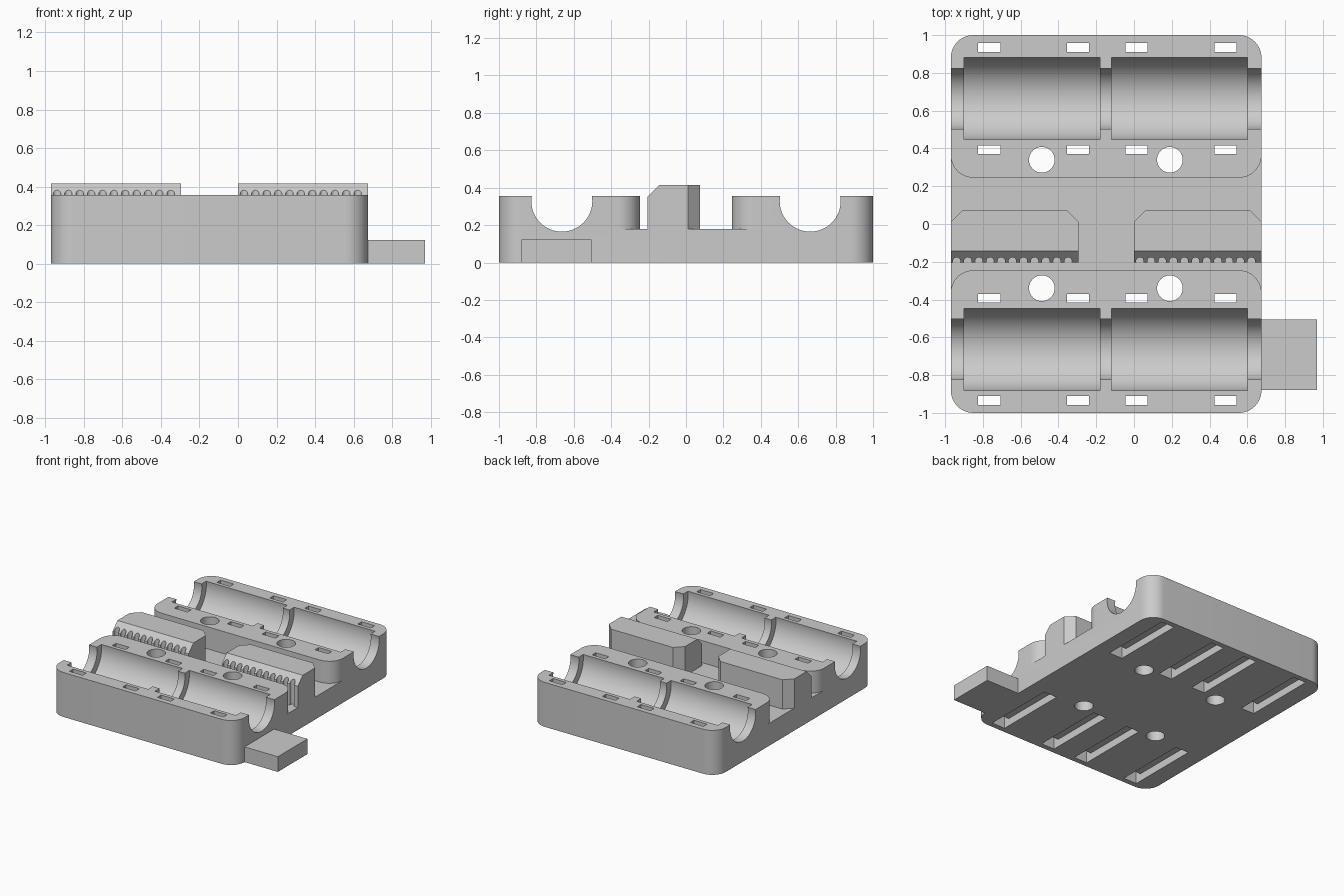
import bpy, bmesh
from math import sin, cos, pi, radians

cube = bpy.data.objects.get("Cube")
if cube:
    bpy.data.objects.remove(cube, do_unlink=True)

grey = bpy.data.materials.new("matte grey plastic")
grey.use_nodes = True
grey.diffuse_color = (0.6, 0.6, 0.6, 1)
grey.node_tree.nodes["Principled BSDF"].inputs["Base Color"].default_value = (0.6, 0.6, 0.6, 1)


def prism(name, outline, axis, lo, hi):
    """Extrude a 2D outline along x (outline in y, z) or along z (outline in x, y)."""
    bm = bmesh.new()
    place = (lambda a, b: (lo, a, b)) if axis == "x" else (lambda a, b: (a, b, lo))
    face = bm.faces.new([bm.verts.new(place(a, b)) for a, b in outline])
    new = bmesh.ops.extrude_face_region(bm, geom=[face])["geom"]
    step = (hi - lo, 0, 0) if axis == "x" else (0, 0, hi - lo)
    bmesh.ops.translate(bm, vec=step, verts=[v for v in new if isinstance(v, bmesh.types.BMVert)])
    bmesh.ops.recalc_face_normals(bm, faces=bm.faces)
    mesh = bpy.data.meshes.new(name)
    bm.to_mesh(mesh)
    bm.free()
    mesh.materials.append(grey)
    obj = bpy.data.objects.new(name, mesh)
    bpy.context.collection.objects.link(obj)
    return obj


def rectangle(x0, x1, y0, y1):
    return [(x0, y0), (x1, y0), (x1, y1), (x0, y1)]


def circle(x, y, r, n=48):
    return [(x + r * cos(2 * pi * i / n), y + r * sin(2 * pi * i / n)) for i in range(n)]


def rounded(x0, x1, y0, y1, r, n=12):
    corners = [(x1 - r, y1 - r), (x0 + r, y1 - r), (x0 + r, y0 + r), (x1 - r, y0 + r)]
    return [(cx + r * cos(pi / 2 * (q + i / n)), cy + r * sin(pi / 2 * (q + i / n)))
            for q, (cx, cy) in enumerate(corners) for i in range(n + 1)]


def combine(target, tool, operation="DIFFERENCE"):
    mod = target.modifiers.new("combine", "BOOLEAN")
    mod.object, mod.operation, mod.solver = tool, operation, "EXACT"
    bpy.context.view_layer.objects.active = target
    bpy.ops.object.modifier_apply(modifier=mod.name)
    bpy.data.objects.remove(tool, do_unlink=True)


def smooth(obj):
    bpy.ops.object.select_all(action="DESELECT")
    obj.select_set(True)
    bpy.context.view_layer.objects.active = obj
    bpy.ops.object.shade_smooth_by_angle(angle=radians(30))


LEFT, RIGHT = -0.97, 0.675
FLOOR, TOP = 0.18, 0.357
RAIL_Y, RAIL_Z = 0.664, 0.328

# Base slab with two raised bearing blocks
body = prism("carriage_body", rounded(LEFT, RIGHT, -1, 1, 0.12), "z", 0, FLOOR)
for side in (-1, 1):
    y0, y1 = sorted((side * 0.245, side))
    combine(body, prism("block", rounded(LEFT, RIGHT, y0, y1, 0.12), "z", FLOOR, TOP), "UNION")

for side in (-1, 1):
    # Rod channel and the two wider bearing pockets
    combine(body, prism("channel", circle(side * RAIL_Y, RAIL_Z, 0.163, 64), "x", -1.2, 1.2))
    for x in (-0.9, -0.12):
        combine(body, prism("pocket", circle(side * RAIL_Y, RAIL_Z, 0.22, 64), "x", x, x + 0.72))
    # Tie slots: two through holes joined by a groove underneath
    tie = [(0.37, -0.1), (0.958, -0.1), (0.958, 0.5), (0.911, 0.5),
           (0.911, 0.06), (0.416, 0.06), (0.416, 0.5), (0.37, 0.5)]
    for x in (-0.825, -0.355, -0.045, 0.425):
        combine(body, prism("tie", [(side * y, z) for y, z in tie], "x", x, x + 0.117))
    # Screw holes
    for x in (-0.488, 0.19):
        combine(body, prism("hole", circle(x, side * 0.34, 0.068), "z", -0.1, 0.5))
smooth(body)

# Toothed belt clamps in the central trough
for name, x0, x1 in (("right_belt_clamp", LEFT, -0.295), ("left_belt_clamp", 0, RIGHT)):
    c = 0.063
    plan = [(x0, -0.205), (x1, -0.205), (x1, 0.075 - c), (x1 - c, 0.075),
            (x0 + c, 0.075), (x0, 0.075 - c)]
    clamp = prism(name, plan, "z", FLOOR, 0.415)
    bevel = [(-0.265, 0.29), (-0.085, 0.475), (-0.265, 0.475)]
    combine(clamp, prism("bevel", bevel, "x", x0 - 0.1, x1 + 0.1))
    for i in range(11):
        groove = circle(x0 + 0.031 + 0.059 * i, -0.196, 0.02, 20)
        combine(clamp, prism("groove", groove, "z", 0.1, 0.5))
    smooth(clamp)

# Flat side tab
prism("side_tab", rectangle(RIGHT, 0.97, -0.88, -0.505), "z", 0, 0.122)
